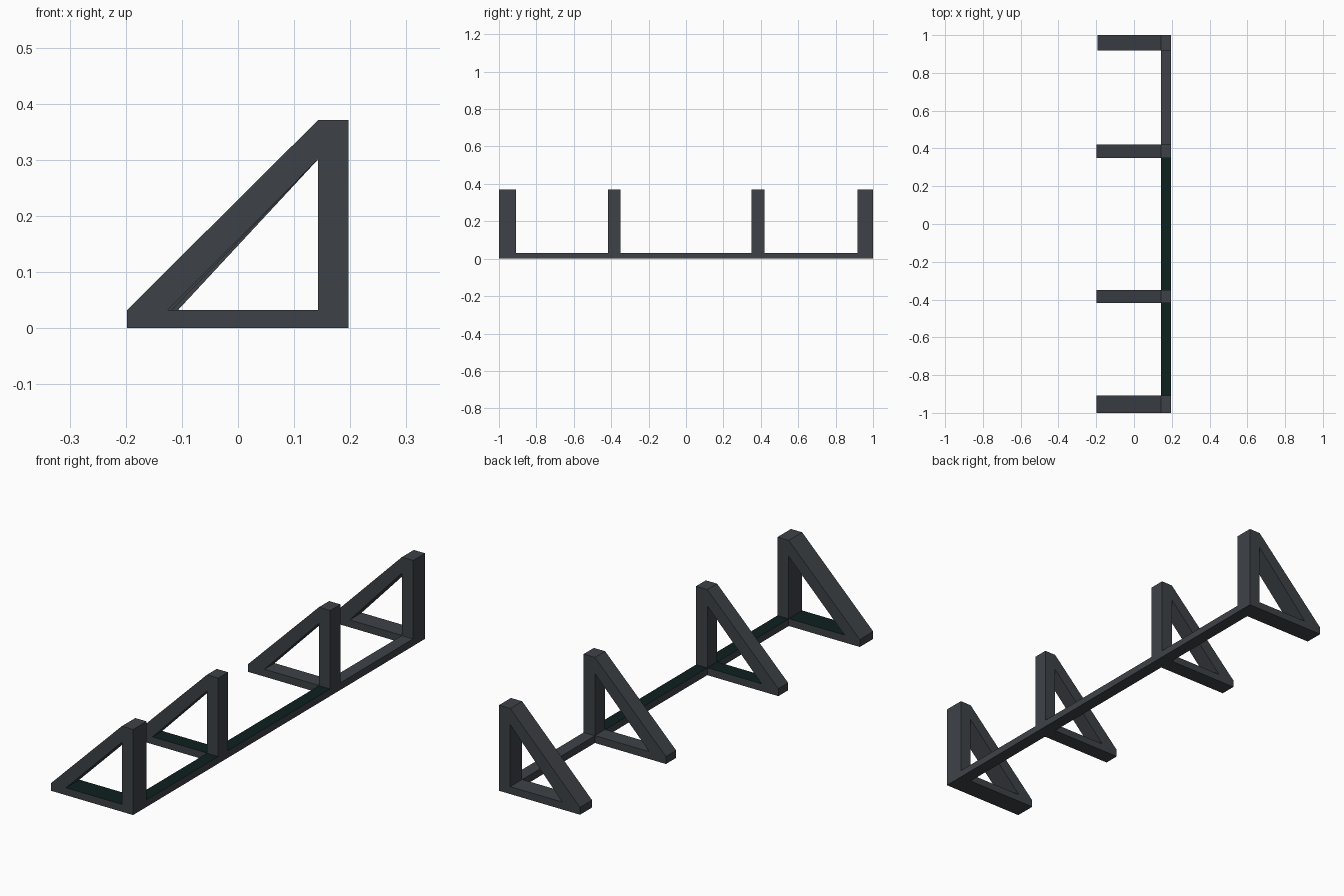
import bpy

if "Cube" in bpy.data.objects:
    bpy.data.objects.remove(bpy.data.objects["Cube"])

def material(name, rgb):
    m = bpy.data.materials.new(name)
    m.diffuse_color = (*rgb, 1)
    m.use_nodes = True
    m.node_tree.nodes["Principled BSDF"].inputs["Base Color"].default_value = m.diffuse_color
    return m

GREY = material("charcoal grey", (0.048, 0.054, 0.063))
TEAL = material("dark teal", (0.004, 0.015, 0.014))

def build(name, verts, faces, dark=()):
    me = bpy.data.meshes.new(name)
    me.from_pydata(verts, [], faces)
    me.materials.append(GREY)
    me.materials.append(TEAL)
    for i in dark:
        me.polygons[i].material_index = 1
    ob = bpy.data.objects.new(name, me)
    bpy.context.collection.objects.link(ob)

def frame(name, y0, y1, toe, hole_toe, dark):
    # outline (5 points) followed by the triangular opening (3 points)
    prof = [(toe, 0), (0.197, 0), (0.197, 0.371), (0.143, 0.371), (toe, 0.032),
            (hole_toe, 0.032), (0.143, 0.032), (0.143, 0.301)]
    n = len(prof)
    verts = [(x, y, z) for y in (y0, y1) for x, z in prof]
    sides = [(0, 1, 6, 5, 4), (1, 2, 3, 7, 6), (4, 5, 7, 3)]
    faces = [(6, 5, 5 + n, 6 + n)]                 # top of the foot bar
    faces += [(5, 7, 7 + n, 5 + n), (7, 6, 6 + n, 7 + n)]
    faces += sides + [tuple(i + n for i in reversed(f)) for f in sides]
    for i in range(5):
        j = (i + 1) % 5
        faces.append((j, i, i + n, j + n))
    build(name, verts, faces, [0] if dark else [])

def rail(name, y0, y1, dark):
    x0, x1, z1 = 0.143, 0.197, 0.031
    verts = [(x, y, z) for z in (0, z1) for x, y in
             ((x0, y0), (x1, y0), (x1, y1), (x0, y1))]
    faces = [(4, 5, 6, 7), (3, 2, 1, 0), (0, 1, 5, 4), (1, 2, 6, 5),
             (2, 3, 7, 6), (3, 0, 4, 7)]
    build(name, verts, faces, [0] if dark else [])

# four triangular brackets
frames = [(-1.0, -0.908, -0.198, -0.125, True),
          (-0.417, -0.35, -0.198, -0.118, True),
          (0.35, 0.42, -0.198, -0.118, False),
          (0.918, 1.0, -0.192, -0.107, False)]
for i, f in enumerate(frames):
    frame(f"bracket_{i + 1}", *f)

# connecting rail between brackets
for i in range(3):
    rail(f"rail_{i + 1}", frames[i][1], frames[i + 1][0], i < 2)
